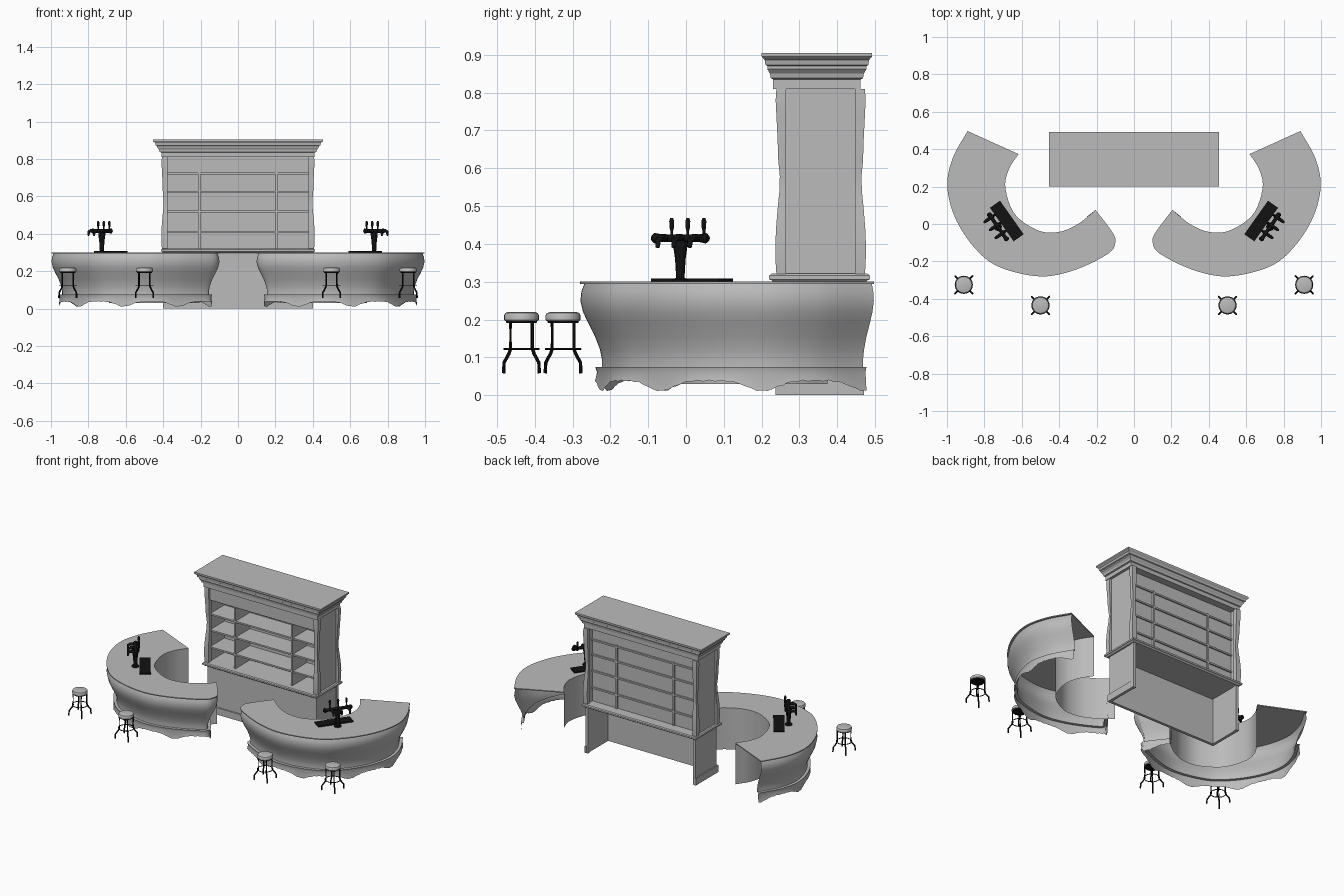
import bpy, bmesh, math
from mathutils import Vector

old = bpy.data.objects.get("Cube")
if old:
    bpy.data.objects.remove(old, do_unlink=True)


def material(name, value):
    m = bpy.data.materials.new(name)
    m.use_nodes = True
    color = (value, value, value, 1)
    m.diffuse_color = color
    bsdf = next(n for n in m.node_tree.nodes if n.type == 'BSDF_PRINCIPLED')
    bsdf.inputs["Base Color"].default_value = color
    return m


GREY = material("grey", 0.5)
BLACK = material("black", 0.006)


def build(name, verts, faces, mat=GREY, mirror=False, smooth=False, fix=True):
    mesh = bpy.data.meshes.new(name)
    mesh.from_pydata([tuple(v) for v in verts], [], faces)
    if fix:
        bm = bmesh.new()
        bm.from_mesh(mesh)
        bmesh.ops.recalc_face_normals(bm, faces=bm.faces)
        bm.to_mesh(mesh)
        bm.free()
    mesh.materials.append(mat)
    ob = bpy.data.objects.new(name, mesh)
    bpy.context.collection.objects.link(ob)
    if smooth:
        bpy.ops.object.select_all(action='DESELECT')
        ob.select_set(True)
        bpy.context.view_layer.objects.active = ob
        bpy.ops.object.shade_smooth_by_angle(angle=math.radians(40))
    if mirror:
        ob.modifiers.new("mirror", 'MIRROR')
    return ob


def loft(name, rings, **kw):
    # closed rings joined into a capped solid
    n = len(rings[0])
    faces = [(r * n + i, r * n + (i + 1) % n, (r + 1) * n + (i + 1) % n, (r + 1) * n + i)
             for r in range(len(rings) - 1) for i in range(n)]
    faces += [tuple(range(n)), tuple(range((len(rings) - 1) * n, len(rings) * n))]
    return build(name, [p for ring in rings for p in ring], faces, **kw)


def rect(x0, x1, y0, y1, z):
    return [(x0, y0, z), (x1, y0, z), (x1, y1, z), (x0, y1, z)]


def box(name, x0, x1, y0, y1, z0, z1, **kw):
    return loft(name, [rect(x0, x1, y0, y1, z) for z in (z0, z1)], **kw)


def tube(name, path, radii, sides=12, **kw):
    # round section along a path, with a radius at each point
    path = [Vector(p) for p in path]
    rings = []
    for i, p in enumerate(path):
        t = path[min(i + 1, len(path) - 1)] - path[max(i - 1, 0)]
        q = t.to_track_quat('Z', 'Y')
        rings.append([p + q @ Vector((radii[i] * math.cos(a), radii[i] * math.sin(a), 0))
                      for a in (math.tau * k / sides for k in range(sides))])
    return loft(name, rings, smooth=True, **kw)


def spline(ctrl, steps):
    # smooth curve through the control points
    c = [Vector(p) for p in ctrl]
    c = [2 * c[0] - c[1]] + c + [2 * c[-1] - c[-2]]
    out = []
    for a, b, d, e in zip(c, c[1:], c[2:], c[3:]):
        for k in range(steps):
            t = k / steps
            out.append(0.5 * (2 * b + (d - a) * t + (2 * a - 5 * b + 4 * d - e) * t * t
                              + (3 * b - a - 3 * d + e) * t ** 3))
    return out + [c[-2]]


def sheet(name, rows, flip=False):
    # open grid of points
    n = len(rows[0])
    faces = []
    for i in range(len(rows) - 1):
        for j in range(n - 1):
            f = (i * n + j, (i + 1) * n + j, (i + 1) * n + j + 1, i * n + j + 1)
            faces.append(f[::-1] if flip else f)
    return build(name, [p for r in rows for p in r], faces, mirror=True, smooth=True, fix=False)


# Curved counters
outer = spline([(0.89, 0.497), (0.97, 0.35), (0.998, 0.2), (0.955, 0.03), (0.85, -0.13),
                (0.72, -0.23), (0.505, -0.28), (0.32, -0.247), (0.14, -0.16), (0.1, -0.1),
                (0.115, -0.045), (0.205, 0.075)], 10)
inner = spline([(0.618, 0.374), (0.67, 0.29), (0.687, 0.19), (0.635, 0.05), (0.51, -0.035),
                (0.4, -0.042), (0.3, 0.0), (0.205, 0.075)], 8)

# Inward directions, softened so that the rounded tip stays clean
normals = []
for i in range(len(outer)):
    t = (outer[min(i + 1, len(outer) - 1)] - outer[max(i - 1, 0)]).normalized()
    normals.append(Vector((t.y, -t.x)))
for _ in range(24):
    last = len(normals) - 1
    normals = [(normals[max(i - 1, 0)] + n + normals[min(i + 1, last)]).normalized()
               for i, n in enumerate(normals)]

profile = [(.012, .295), (.004, .275), (.001, .25), (.008, .22), (.022, .19), (.04, .155),
           (.053, .12), (.058, .095), (.058, .075), (.04, .075), (.045, .06)]
rows, run = [], 0
for i, (p, n) in enumerate(zip(outer, normals)):
    run += (p - outer[i - 1]).length if i else 0
    foot = 0.04 - 0.027 * abs(math.cos(math.pi * run / 0.32)) ** 5
    foot -= 0.004 * math.sin(math.tau * run / 0.08) ** 2
    rows.append([(*(p + n * d), z) for d, z in profile + [(.04, foot)]])
sheet("counter_front", rows)
sheet("counter_inner_wall", [[(p.x, p.y, 0.297), (p.x, p.y, 0.03)] for p in inner], flip=True)
outline = outer + inner[-2::-1]
loft("counter_top", [[(p.x, p.y, z) for p in outline] for z in (0.294, 0.3)], mirror=True)

# Cabinet cornice
steps = [(.03, .81), (.03, .835), (.024, .838), (.022, .85), (.015, .862), (.015, .87),
         (.01, .873), (.008, .886), (.002, .893), (0, .896), (0, .905)]
loft("cornice", [rect(-.455 + 1.5 * d, .455 - 1.5 * d, .2 + d, .492 - d, z) for d, z in steps])

# Cabinet upper part
box("header", -.388, .388, .25, .415, .725, .81)
box("back_panel", -.388, .388, .408, .415, .32, .73)
for z in (.41, .52, .625, .722):
    box("shelf", -.388, .388, .262, .424, z - .005, z + .005)
box("shelf_divider", .2, .211, .258, .426, .32, .73, mirror=True)
box("side_panel", .384, .393, .25, .46, .32, .81, mirror=True)
wave = [(.32, 0), (.35, .002), (.39, .003), (.44, .001), (.49, -.003), (.54, -.008), (.58, -.009),
        (.62, -.005), (.68, -.003), (.74, 0), (.78, .002), (.81, 0)]
for y, side in ((.253, -1), (.459, 1)):
    rings = []
    for z, w in wave:
        ys = sorted((y - side * .012, y + side * (.014 + w)))
        rings.append(rect(.378, .407 + w, *ys, z))
    loft("wavy_pilaster", rings, mirror=True, smooth=True)

# Cabinet ledge and base, open at the rear
loft("ledge", [rect(-.4 - d, .4 + d, .232 - d, .474 + d, z)
               for d, z in ((0, .298), (.006, .304), (.012, .306), (.012, .316), (.006, .321))])
box("base_front", -.39, .39, .245, .255, 0, .3)
box("base_side", .382, .392, .245, .462, 0, .3, mirror=True)
box("base_rear_post", .378, .396, .445, .468, 0, .3, mirror=True)
box("plinth_front", -.398, .398, .237, .246, 0, .045)
box("plinth_side", .39, .4, .237, .47, 0, .045, mirror=True)

# Drink taps: along runs beside the counter, out points to the guests
along = Vector((-.58, -.82, 0)).normalized()
out = Vector((.82, -.58, 0)).normalized()
plate = Vector((.68, .016, .3))
corners = [plate + along * a + out * b for a, b in ((-.11, -.033), (.11, -.033), (.11, .033), (-.11, .033))]
loft("drip_tray", [[c + Vector((0, 0, h)) for c in corners] for h in (0, .008)],
     mat=BLACK, mirror=True)
base = Vector((.728, -.015, 0))


def at(a, o, z):
    return base + along * a + out * o + Vector((0, 0, z))


tap = dict(mat=BLACK, mirror=True)
tube("tap_column", [at(0, 0, z) for z in (.3, .306, .31, .36, .395, .415)],
     [.022, .022, .011, .014, .019, .019], **tap)
tube("tap_barrel", [at(a, 0, .415) for a in (-.09, -.082, -.06, .06, .082, .09)],
     [.008, .014, .01, .01, .014, .008], **tap)
for a in (-.062, -.01, .042):
    tube("tap_spout", [at(a, -.015, .415), at(a, .03, .417), at(a, .042, .41), at(a, .045, .39)],
         [.01, .009, .008, .005], **tap)
    tube("tap_handle", [at(a, -.02, z) for z in (.415, .435, .442, .46, .468)],
         [.004, .004, .006, .007, .004], sides=10, **tap)

# Bar stools
for x, y in ((.91, -.325), (-.91, -.325), (.5, -.435), (-.5, -.435)):
    tube("stool_seat", [(x, y, z) for z in (.196, .199, .211, .217, .22)],
         [.043, .046, .046, .043, .034], sides=24)
    tube("stool_seat_rim", [(x, y, z) for z in (.191, .197)], [.04, .042], sides=24, mat=BLACK)
    for sx in (-1, 1):
        for sy in (-1, 1):
            tube("stool_leg", [(x + sx * d, y + sy * d, z) for d, z in
                               ((.029, .195), (.029, .122), (.033, .11), (.046, .086), (.047, .058))],
                 [.0045] * 5, sides=8, mat=BLACK)
    bpy.ops.mesh.primitive_torus_add(location=(x, y, .122), major_radius=.046, minor_radius=.0025,
                                     major_segments=24, minor_segments=6)
    ring = bpy.context.object
    ring.name = "stool_foot_ring"
    ring.data.materials.append(BLACK)
    bpy.ops.object.shade_smooth_by_angle()
